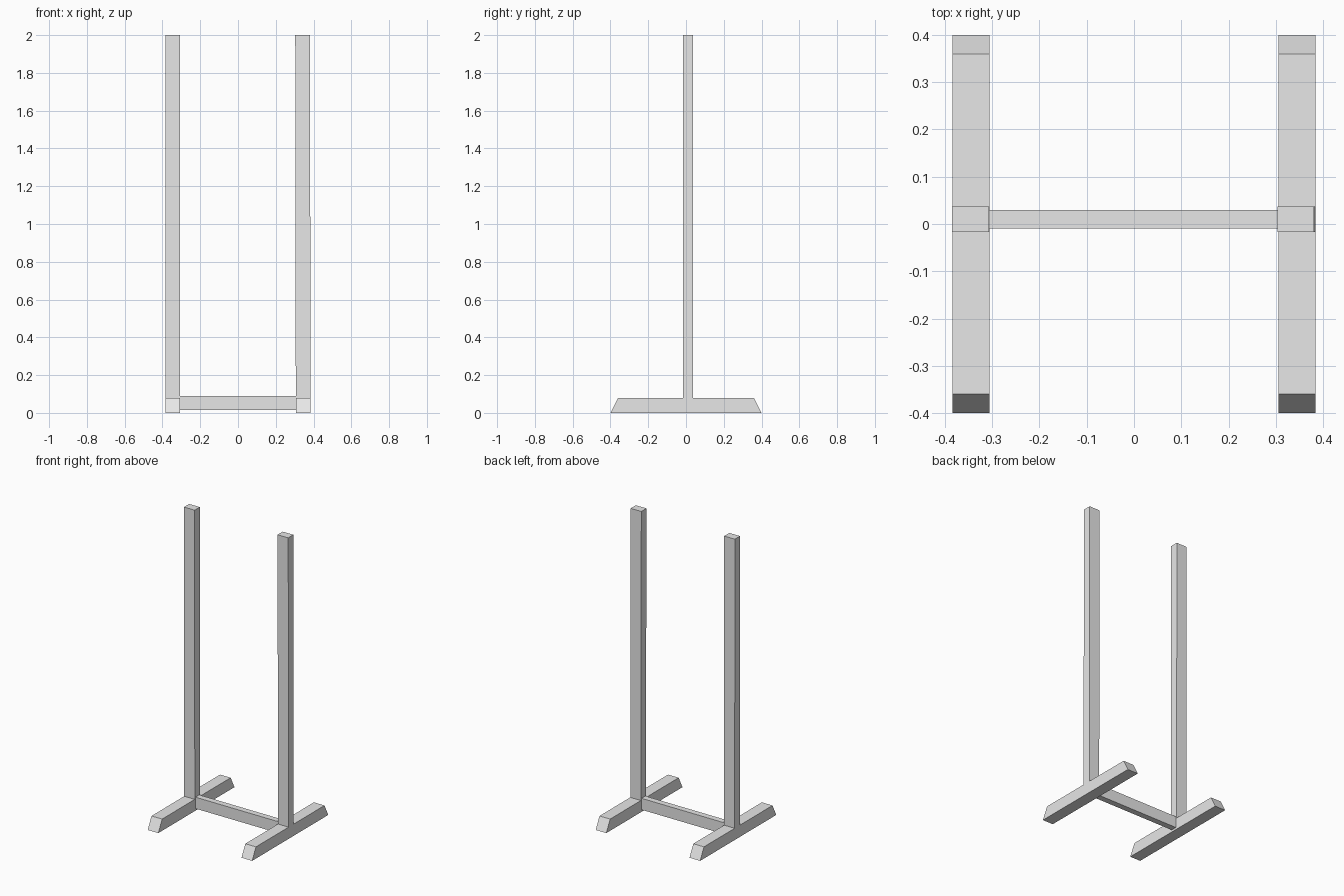
import bpy
import bmesh

if "Cube" in bpy.data.objects:
    bpy.data.objects.remove(bpy.data.objects["Cube"], do_unlink=True)

# One plain grey for the whole stand
GREY = (0.8, 0.8, 0.8, 1.0)
grey = bpy.data.materials.new("light_grey")
grey.use_nodes = True
grey.diffuse_color = GREY
grey.node_tree.nodes["Principled BSDF"].inputs["Base Color"].default_value = GREY


def beam(name, x, y, z, taper=0.0, lean=0.0):
    """Box from (min, max) ranges; the top is shortened in y and shifted in x."""
    bm = bmesh.new()
    bmesh.ops.create_cube(bm, size=1)
    for v in bm.verts:
        top = v.co.z > 0
        front = v.co.y < 0
        v.co.x = x[v.co.x > 0] + (lean if top else 0)
        v.co.y = y[v.co.y > 0] + ((taper if front else -taper) if top else 0)
        v.co.z = z[top]
    mesh = bpy.data.meshes.new(name)
    bm.to_mesh(mesh)
    bm.free()
    mesh.materials.append(grey)
    obj = bpy.data.objects.new(name, mesh)
    bpy.context.collection.objects.link(obj)
    return obj


FOOT_HEIGHT = 0.078
INNER, OUTER = 0.306, 0.384

# Feet with sloped ends, and upright posts standing on them
for side, x, lean in (("left", (INNER, OUTER), -0.003),
                      ("right", (-OUTER, -INNER), -0.001)):
    beam(side + "_foot", x, (-0.4, 0.4), (0, FOOT_HEIGHT), taper=0.04)
    beam(side + "_post", x, (-0.017, 0.037), (FOOT_HEIGHT, 2), lean=lean)

# Low rail joining the two sides
beam("cross_rail", (-INNER, INNER), (-0.01, 0.03), (0.014, 0.09))
